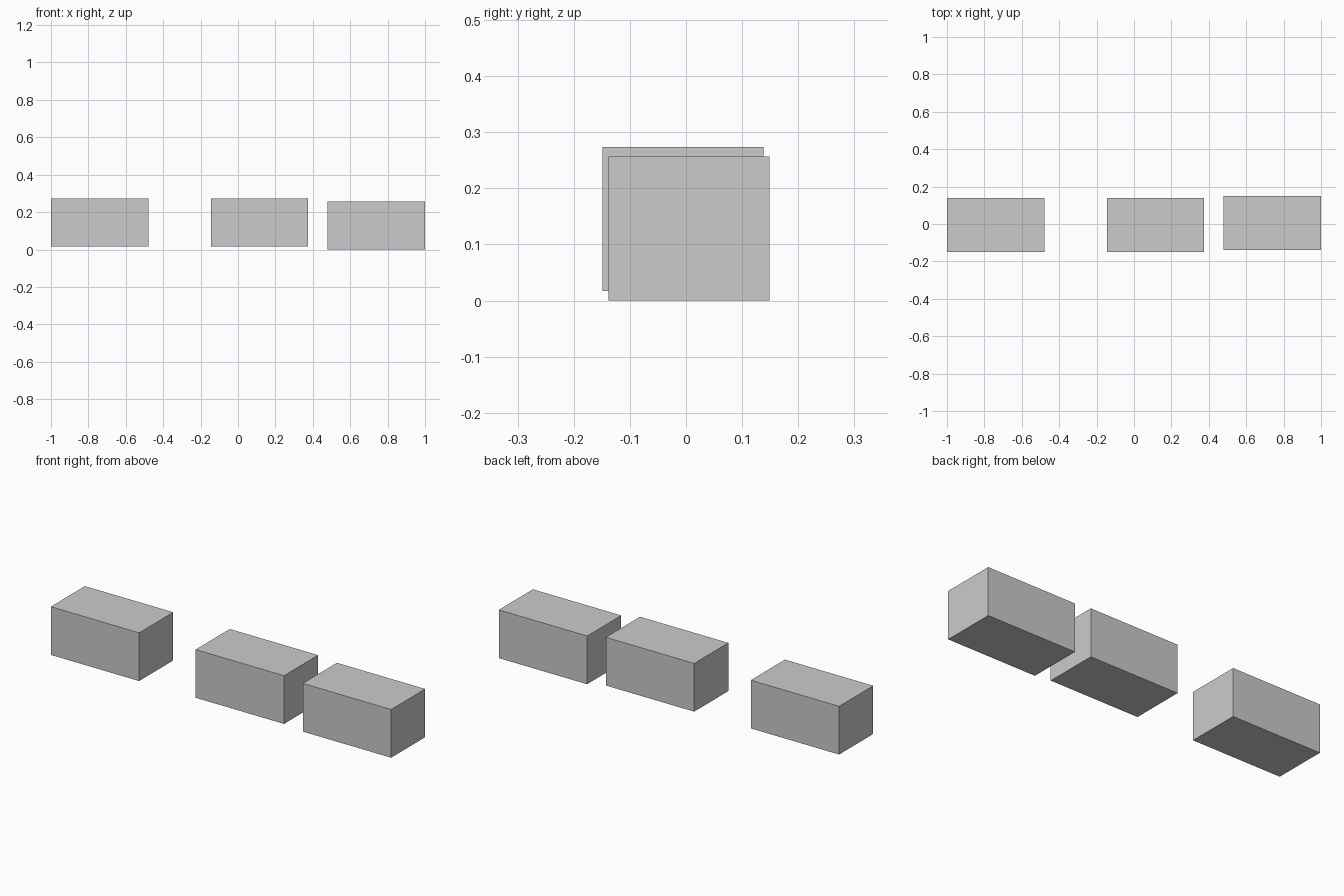
import bpy

if "Cube" in bpy.data.objects:
    bpy.data.objects.remove(bpy.data.objects["Cube"])

SIZE = (0.521, 0.287, 0.257)


def block(name, x, y, z):
    """Box of the shared size, centred on x and y, with its base at z."""
    bpy.ops.mesh.primitive_cube_add(size=1, location=(x, y, z + SIZE[2] / 2))
    ob = bpy.context.object
    ob.name = name
    ob.scale = SIZE
    bpy.ops.object.transform_apply(location=False, rotation=False, scale=True)
    return ob


# Three equal blocks in a row; the right one sits slightly lower and further back
block("left_block", -0.7395, -0.005, 0.017)
block("middle_block", 0.115, -0.005, 0.017)
block("right_block", 0.7395, 0.005, 0.0)
